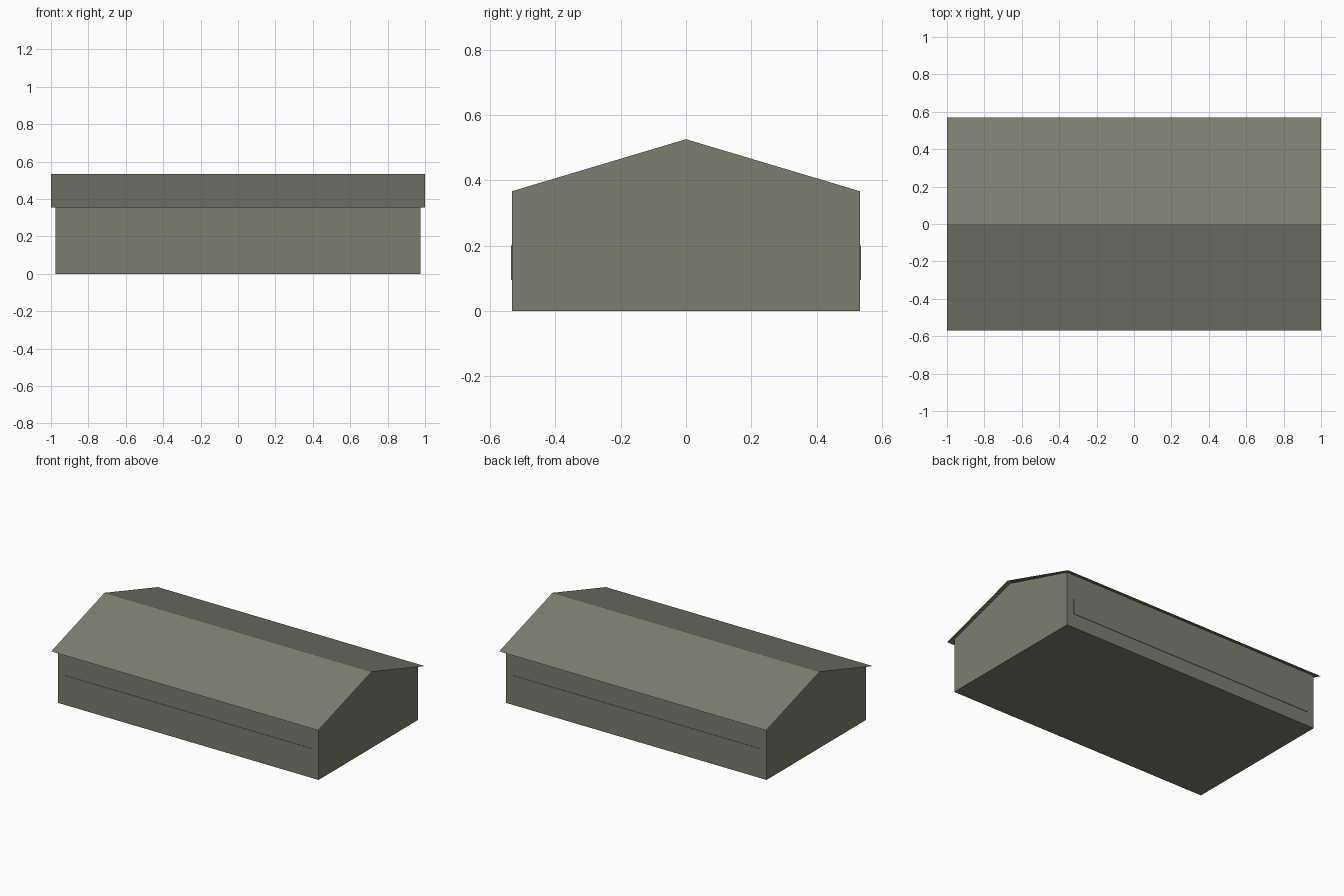
import bpy
import bmesh

cube = bpy.data.objects.get("Cube")
if cube:
    bpy.data.objects.remove(cube, do_unlink=True)

olive = bpy.data.materials.new("olive_grey")
olive.use_nodes = True
colour = (0.205, 0.205, 0.158, 1)
olive.diffuse_color = colour
olive.node_tree.nodes["Principled BSDF"].inputs["Base Color"].default_value = colour


def extrude_profile(name, profile, x0, x1, closed):
    """Sweep a (y, z) outline along x, capped into a solid when closed."""
    bm = bmesh.new()
    left = [bm.verts.new((x0, y, z)) for y, z in profile]
    right = [bm.verts.new((x1, y, z)) for y, z in profile]
    n = len(profile)
    for i in range(n if closed else n - 1):
        j = (i + 1) % n
        bm.faces.new((left[i], right[i], right[j], left[j]))
    if closed:
        bm.faces.new(left)
        bm.faces.new(right)
        bmesh.ops.recalc_face_normals(bm, faces=bm.faces)
    mesh = bpy.data.meshes.new(name)
    bm.to_mesh(mesh)
    bm.free()
    mesh.materials.append(olive)
    obj = bpy.data.objects.new(name, mesh)
    bpy.context.collection.objects.link(obj)
    return obj


# Gabled building body
half_depth, eave, ridge = 0.532, 0.367, 0.526
extrude_profile("walls",
                [(-half_depth, 0), (half_depth, 0), (half_depth, eave),
                 (0, ridge), (-half_depth, eave)],
                -0.976, 0.976, True)

# Thin sheet roof overhanging the walls
extrude_profile("roof", [(-0.57, 0.356), (0, 0.535), (0.57, 0.356)], -1, 1, False)

# Long shallow panel on each long wall
for name, side in (("front_panel", -1), ("back_panel", 1)):
    inner, outer = side * (half_depth - 0.002), side * (half_depth + 0.003)
    extrude_profile(name,
                    [(inner, 0.095), (outer, 0.095), (outer, 0.2), (inner, 0.2)],
                    -0.924, 0.924, True)
